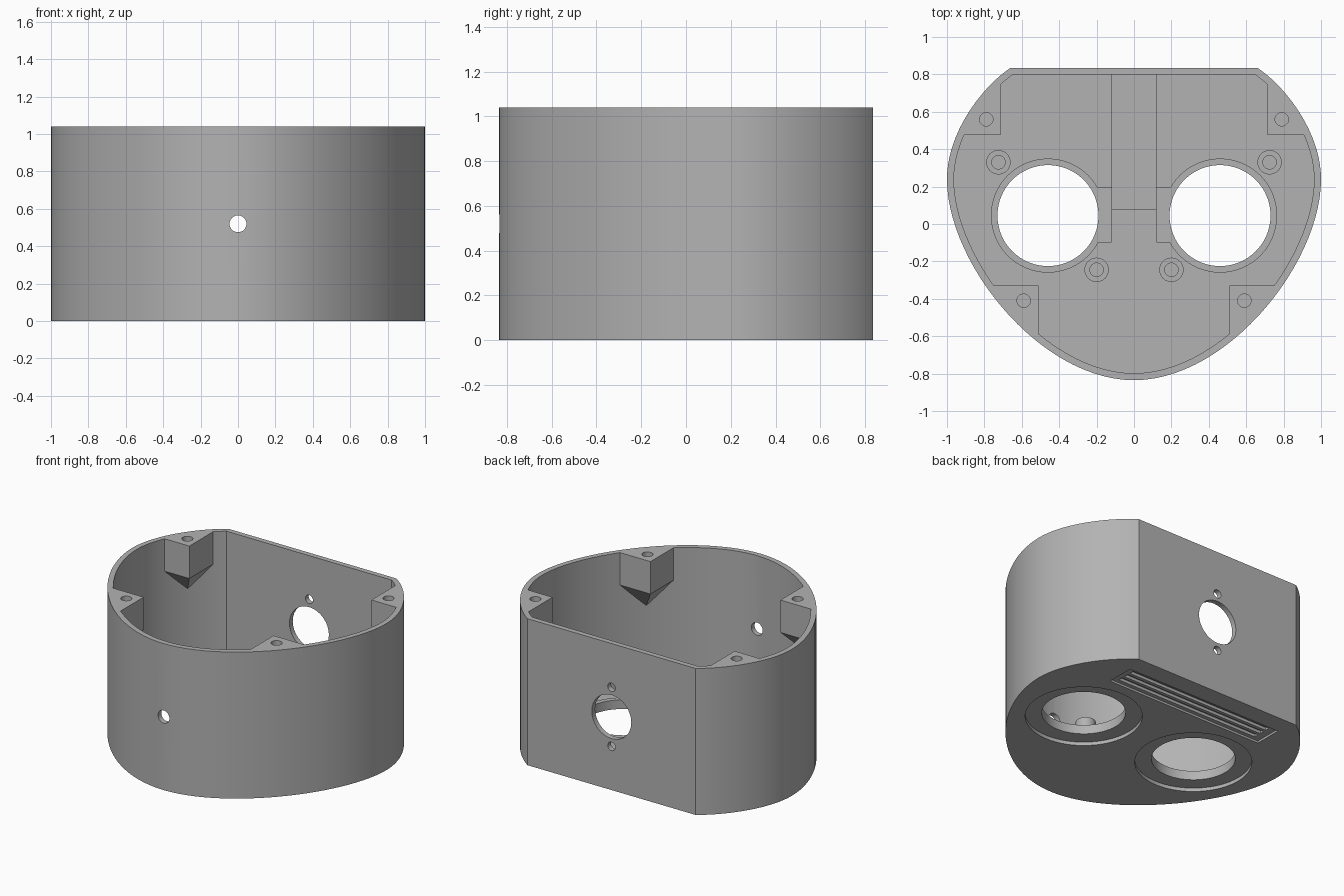
import bpy, bmesh, math
from mathutils import Vector, Matrix
from mathutils.geometry import interpolate_bezier

if "Cube" in bpy.data.objects:
    bpy.data.objects.remove(bpy.data.objects["Cube"])

HEIGHT, FLOOR, WALL, RIM = 1.04, 0.06, 0.037, 0.09

grey = bpy.data.materials.new("plain grey")
grey.use_nodes = True
COLOUR = (0.45, 0.45, 0.45, 1)
grey.diffuse_color = COLOUR
grey.node_tree.nodes["Principled BSDF"].inputs["Base Color"].default_value = COLOUR


def make(name, bm):
    bmesh.ops.recalc_face_normals(bm, faces=bm.faces)
    mesh = bpy.data.meshes.new(name)
    bm.to_mesh(mesh)
    bm.free()
    mesh.materials.append(grey)
    obj = bpy.data.objects.new(name, mesh)
    bpy.context.collection.objects.link(obj)
    return obj


def prism(name, points, z0, z1):
    bm = bmesh.new()
    face = bm.faces.new([bm.verts.new((x, y, z0)) for x, y in points])
    new = bmesh.ops.extrude_face_region(bm, geom=[face], use_keep_orig=True)["geom"]
    verts = [v for v in new if isinstance(v, bmesh.types.BMVert)]
    bmesh.ops.translate(bm, verts=verts, vec=(0, 0, z1 - z0))
    return make(name, bm)


def box(name, x0, x1, y0, y1, z0, z1):
    return prism(name, [(x0, y0), (x1, y0), (x1, y1), (x0, y1)], z0, z1)


def cylinder(name, x, y, r, z0, z1, sides=32):
    ring = [math.tau * i / sides for i in range(sides)]
    return prism(name, [(x + r * math.cos(a), y + r * math.sin(a)) for a in ring], z0, z1)


def wall_drill(x, y, z, r):
    drill = cylinder("drill", 0, 0, r, -0.1, 0.1)
    drill.data.transform(Matrix.Translation((x, y, z)) @ Matrix.Rotation(math.pi / 2, 4, 'X'))
    return drill


def boolean(obj, other, operation='DIFFERENCE'):
    mod = obj.modifiers.new("bool", 'BOOLEAN')
    mod.operation, mod.object, mod.solver = operation, other, 'EXACT'
    bpy.context.view_layer.objects.active = obj
    bpy.ops.object.modifier_apply(modifier=mod.name)
    bpy.data.objects.remove(other)


def inset(points, d):
    # move each edge inwards and meet neighbouring edges at a mitre
    result = []
    for i, p in enumerate(points):
        a = (p - points[i - 1]).normalized()
        b = (points[(i + 1) % len(points)] - p).normalized()
        na, nb = Vector((-a.y, a.x)), Vector((-b.y, b.x))
        result.append(p + (na + nb) * d / (1 + na.dot(nb)))
    return result


# Egg-shaped outline with a flat back, counter-clockwise
nose, side, corner = Vector((0, -0.835)), Vector((1, 0.24)), Vector((0.66, 0.835))
half = interpolate_bezier(nose, Vector((0.5, -0.835)), Vector((1, -0.21)), side, 28)
half += interpolate_bezier(side, Vector((1, 0.49)), Vector((0.81, 0.735)), corner, 20)[1:]
half = [Vector((p.x, p.y)) for p in half]
outline = half + [Vector((-p.x, p.y)) for p in reversed(half[1:])]
cavity = inset(outline, WALL)

# Shell: hollow body, open at the top
shell = prism("shell", outline, 0, HEIGHT)
boolean(shell, prism("cut", cavity, FLOOR, HEIGHT + 0.1))

# Wall openings: front hole, back port and its two screw holes
boolean(shell, wall_drill(0, -0.835, 0.52, 0.045))
for dz, r in ((0, 0.155), (0.21, 0.03), (-0.21, 0.03)):
    boolean(shell, wall_drill(0, 0.82, 0.52 + dz, r))

# Floor openings with a shallow recess underneath
for s in (-1, 1):
    boolean(shell, cylinder("cut", s * 0.46, 0.045, 0.377, -0.1, 0.025, 64))
    boolean(shell, cylinder("cut", s * 0.46, 0.045, 0.27, -0.1, 0.2, 64))

# Underside panel: shallow recess with long grooves
boolean(shell, box("cut", -0.62, 0.62, 0.5, 0.7, -0.1, 0.015))
for y in (0.545, 0.6, 0.655):
    boolean(shell, box("cut", -0.57, 0.57, y - 0.016, y + 0.016, -0.1, 0.035))

parts = [shell]
for s, label in ((-1, "right"), (1, "left")):
    # Raised collar around each floor opening, with a tab towards the middle
    collar = cylinder(label + "_collar", s * 0.46, 0.045, 0.305, FLOOR, RIM, 64)
    x0, x1 = sorted((s * 0.12, s * 0.4))
    boolean(collar, box("tab", x0, x1, -0.1, 0.195, FLOOR, RIM), 'UNION')
    boolean(collar, cylinder("cut", s * 0.46, 0.045, 0.27, 0, 0.2, 64))
    parts.append(collar)

    # Screw posts standing on the floor
    for x, y, where in ((0.725, 0.33, "back"), (0.2, -0.245, "front")):
        post = cylinder(label + "_" + where + "_post", s * x, y, 0.065, FLOOR, 0.18)
        boolean(post, cylinder("cut", s * x, y, 0.036, 0.08, 0.3))
        parts.append(post)

    # Corner screw blocks under the rim, tapering down into the wall
    for x, y, dx, dy, hx, hy, where in (
            (0.715, 0.475, 0.3, 0.38, 0.79, 0.56, "back"),
            (0.51, -0.33, 0.32, -0.34, 0.59, -0.41, "front")):
        bm = bmesh.new()
        for u in (0, 1):
            for v in (0, 1):
                for z in (HEIGHT, 0.81 - 0.42 * u * v):
                    bm.verts.new((s * (x + dx * u), y + dy * v, z))
        bmesh.ops.convex_hull(bm, input=bm.verts)
        block = make(label + "_" + where + "_screw_block", bm)
        boolean(block, prism("limit", cavity, 0.1, HEIGHT), 'INTERSECT')
        boolean(block, cylinder("cut", s * hx, hy, 0.036, 0.85, 1.2))
        parts.append(block)

# Low plinth running forward from the back wall
parts.append(box("back_plinth", -0.12, 0.12, 0.075, 0.8, FLOOR, 0.16))

# Smooth the curved walls and keep the edges crisp
for obj in parts:
    bpy.ops.object.select_all(action='DESELECT')
    obj.select_set(True)
    bpy.context.view_layer.objects.active = obj
    bpy.ops.object.shade_smooth_by_angle(angle=math.radians(25))
